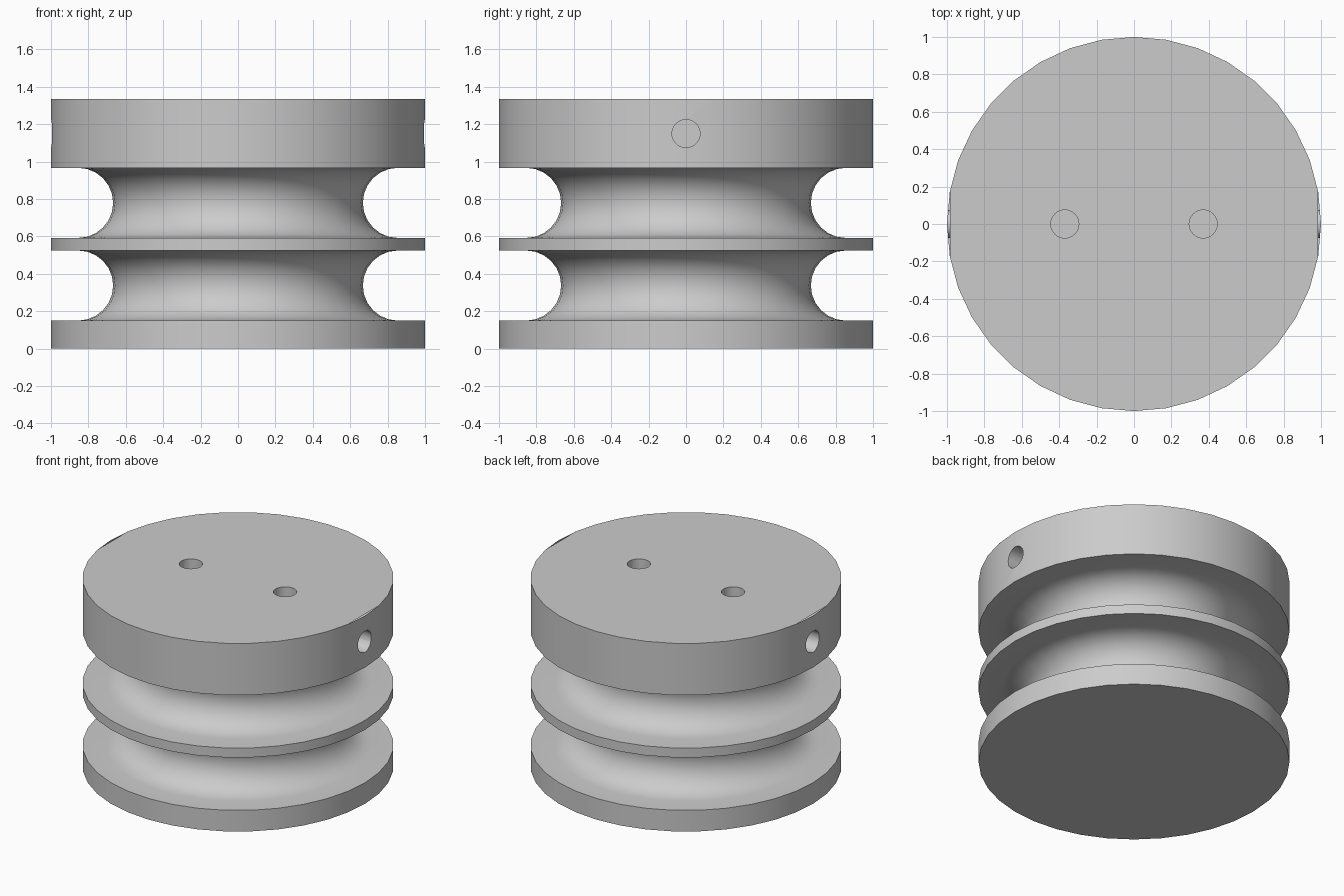
import bpy, bmesh, math
from mathutils import Vector, Matrix

SIDES = 36
HEIGHT = 1.335
GROOVE_CENTRE = 0.855

cube = bpy.data.objects.get("Cube")
if cube:
    bpy.data.objects.remove(cube, do_unlink=True)

grey = bpy.data.materials.new("plain_grey")
grey.use_nodes = True
colour = (0.6, 0.6, 0.6, 1)
grey.diffuse_color = colour
for node in grey.node_tree.nodes:
    if node.type == 'BSDF_PRINCIPLED':
        node.inputs["Base Color"].default_value = colour


def groove(low, high, steps=12):
    """Semicircular groove profile between two flange faces."""
    mid, r = (low + high) / 2, (high - low) / 2
    points = [(1, low)]
    for i in range(steps + 1):
        a = math.pi * i / steps
        points.append((GROOVE_CENTRE - r * math.sin(a), mid - r * math.cos(a)))
    return points + [(1, high)]


# Turned body with three flanges and two rope grooves
profile = [(1, 0)] + groove(0.15, 0.525) + groove(0.592, 0.967) + [(1, HEIGHT)]
bm = bmesh.new()
verts = [bm.verts.new((r, 0, z)) for r, z in profile]
edges = [bm.edges.new(pair) for pair in zip(verts, verts[1:])]
bmesh.ops.spin(bm, geom=verts + edges, cent=(0, 0, 0), axis=(0, 0, 1),
               angle=math.tau, steps=SIDES)
bmesh.ops.remove_doubles(bm, verts=bm.verts[:], dist=0.0005)
bmesh.ops.holes_fill(bm, edges=[e for e in bm.edges if e.is_boundary], sides=0)
bmesh.ops.recalc_face_normals(bm, faces=bm.faces[:])
mesh = bpy.data.meshes.new("grooved_body")
bm.to_mesh(mesh)
bm.free()
body = bpy.data.objects.new("grooved_body", mesh)
bpy.context.collection.objects.link(body)
mesh.materials.append(grey)


def drill(name, start, end, radius=0.075):
    """Cut a round bore from start to end out of the body."""
    start, end = Vector(start), Vector(end)
    axis = end - start
    bm = bmesh.new()
    turn = axis.to_track_quat('Z', 'Y').to_matrix().to_4x4()
    bmesh.ops.create_cone(bm, cap_ends=True, segments=32, radius1=radius,
                          radius2=radius, depth=axis.length,
                          matrix=Matrix.Translation((start + end) / 2) @ turn)
    cut_mesh = bpy.data.meshes.new(name)
    bm.to_mesh(cut_mesh)
    bm.free()
    cutter = bpy.data.objects.new(name, cut_mesh)
    bpy.context.collection.objects.link(cutter)
    cutter.hide_render = True
    mod = body.modifiers.new(name, 'BOOLEAN')
    mod.operation = 'DIFFERENCE'
    mod.solver = 'EXACT'
    mod.object = cutter
    return cutter


# Vertical bores in the top meeting horizontal bores from the sides
cutters = []
for side, label in ((1, "left"), (-1, "right")):
    cutters.append(drill(label + "_top_bore", (side * 0.37, 0, 1.07), (side * 0.37, 0, 1.5)))
    cutters.append(drill(label + "_side_bore", (side * 0.29, 0, 1.15), (side * 1.2, 0, 1.15)))

bpy.context.view_layer.update()
graph = bpy.context.evaluated_depsgraph_get()
body.data = bpy.data.meshes.new_from_object(body.evaluated_get(graph))
body.modifiers.clear()
for cutter in cutters:
    bpy.data.objects.remove(cutter, do_unlink=True)

# Narrow open slivers at the left and right edges of the top
bm = bmesh.new()
bm.from_mesh(body.data)
chord = math.cos(math.tau / SIDES)


def top_faces():
    return [f for f in bm.faces
            if f.normal.z > 0.9 and f.calc_center_median().z > HEIGHT - 0.01]


for side in (1, -1):
    faces = top_faces()
    geom = faces + list({e for f in faces for e in f.edges}) + list({v for f in faces for v in f.verts})
    bmesh.ops.bisect_plane(bm, geom=geom, dist=0.0005,
                           plane_co=(side * chord, 0, 0), plane_no=(side, 0, 0))
slivers = [f for f in top_faces() if all(abs(v.co.x) > chord - 0.001 for v in f.verts)]
bmesh.ops.delete(bm, geom=slivers, context='FACES')
bm.to_mesh(body.data)
bm.free()

bpy.ops.object.select_all(action='DESELECT')
body.select_set(True)
bpy.context.view_layer.objects.active = body
bpy.ops.object.shade_smooth_by_angle(angle=math.radians(30))
